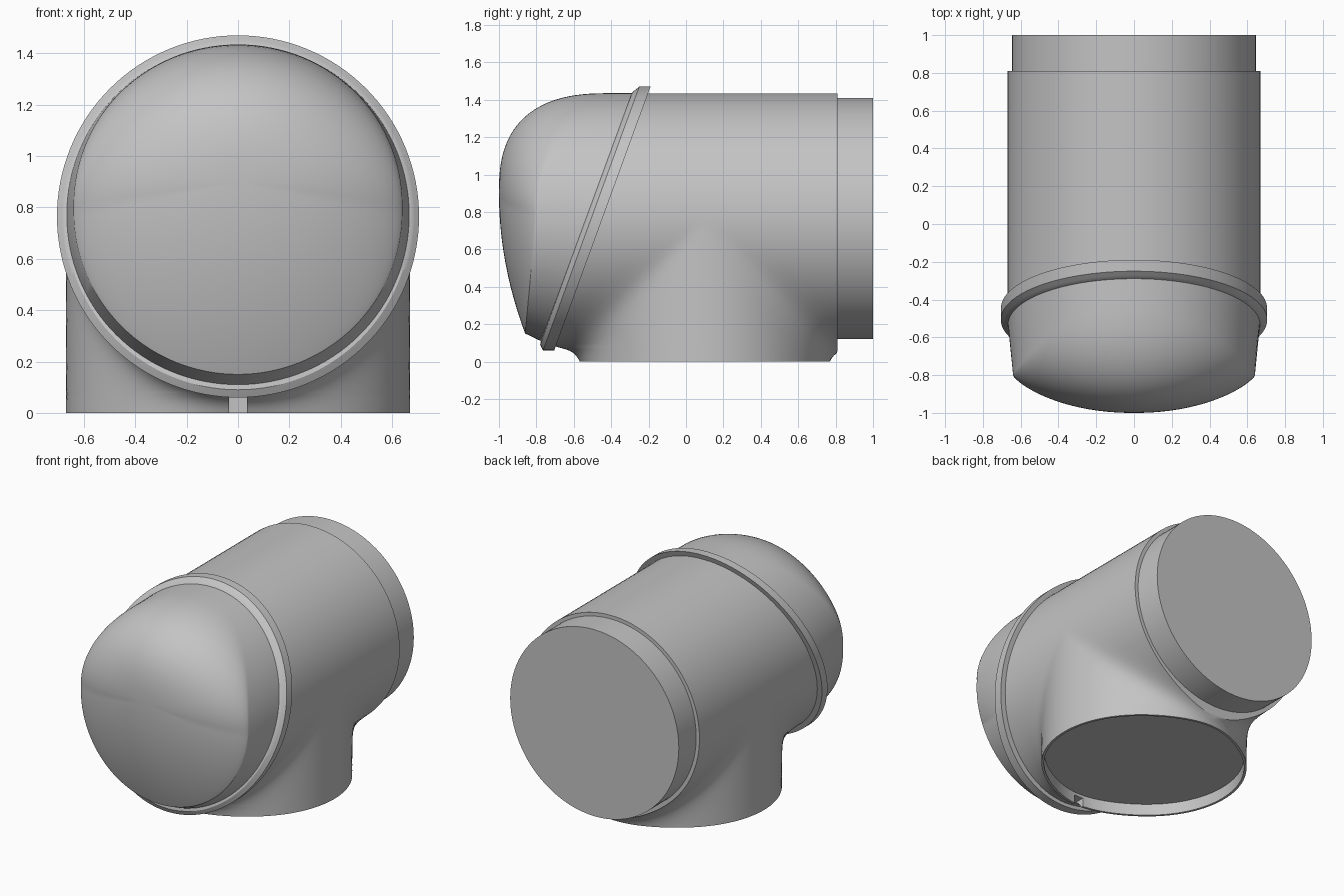
import bpy
import bmesh
from math import sin, cos, pi, sqrt, radians

if "Cube" in bpy.data.objects:
    bpy.data.objects.remove(bpy.data.objects["Cube"], do_unlink=True)

grey = bpy.data.materials.new("plain grey")
grey.use_nodes = True
COLOUR = (0.55, 0.55, 0.55, 1)
grey.diffuse_color = COLOUR
grey.node_tree.nodes["Principled BSDF"].inputs["Base Color"].default_value = COLOUR

R = 0.67          # main tube radius
AXIS_Z = 0.765    # tube axis height
NECK_Y = 0.1      # neck axis position
TUBE_END = 0.81
SLANT = 0.365     # lean of the collar plane
SEGS = 128


def loft(name, loops, closed=False):
    """Skin a list of equal-length loops, capping both ends unless closed."""
    bm = bmesh.new()
    rows = [[bm.verts.new(p) for p in loop] for loop in loops]
    pairs = list(zip(rows, rows[1:]))
    if closed:
        pairs.append((rows[-1], rows[0]))
    else:
        bm.faces.new(rows[0])
        bm.faces.new(rows[-1])
    n = len(rows[0])
    for a, b in pairs:
        for i in range(n):
            j = (i + 1) % n
            bm.faces.new((a[i], a[j], b[j], b[i]))
    bmesh.ops.remove_doubles(bm, verts=bm.verts[:], dist=1e-5)
    bmesh.ops.dissolve_degenerate(bm, edges=bm.edges[:], dist=1e-5)
    bmesh.ops.recalc_face_normals(bm, faces=bm.faces[:])
    mesh = bpy.data.meshes.new(name)
    bm.to_mesh(mesh)
    bm.free()
    mesh.materials.append(grey)
    ob = bpy.data.objects.new(name, mesh)
    bpy.context.collection.objects.link(ob)
    return ob


def smooth(ob, angle=30):
    bpy.ops.object.select_all(action='DESELECT')
    ob.select_set(True)
    bpy.context.view_layer.objects.active = ob
    bpy.ops.object.shade_smooth_by_angle(angle=radians(angle))


def circle(r, y, slant=0.0):
    """Circle about the tube axis, optionally sheared along y by height."""
    return [(r * cos(2 * pi * i / SEGS),
             y + slant * r * sin(2 * pi * i / SEGS),
             AXIS_Z + r * sin(2 * pi * i / SEGS)) for i in range(SEGS)]


# Tube blended into the upright neck, sliced by height
STRETCH = 1.055
BLEND = 8


def body_loop(z, steps=64):
    dz = max(abs(z - AXIS_Z), 1e-4)
    front, back = -0.475 + SLANT * (z - AXIS_Z), TUBE_END
    lower = z < AXIS_Z
    if lower and dz > R + 1e-4:
        reach = (R ** -BLEND - dz ** -BLEND) ** (-1 / BLEND) / STRETCH
        front, back = max(front, NECK_Y - reach), min(back, NECK_Y + reach)
    side = []
    for j in range(steps + 1):
        y = (front + back) / 2 - (back - front) / 2 * cos(pi * j / steps)
        d = dz
        if lower:
            dy = max(abs(y - NECK_Y) * STRETCH, 1e-4)
            d = (dy ** -BLEND + dz ** -BLEND) ** (-1 / BLEND)
        side.append((sqrt(max(R * R - d * d, 0)), y, z))
    return side + [(-x, y, h) for x, y, h in reversed(side)]


base = body_loop(0)


def inset(z):
    return [(x * 0.975, NECK_Y + (y - NECK_Y) * 0.975, z) for x, y, _ in base]


levels = [AXIS_Z * i / 48 for i in range(1, 49)]
levels += [AXIS_Z + R * sin(pi / 2 * i / 28) for i in range(1, 28)]
loops = [inset(0.08), inset(0), base] + [body_loop(z) for z in levels]
body = loft("tube_and_neck", loops)

# Small drain notch in the front of the neck rim
bpy.ops.mesh.primitive_cube_add(size=1, location=(0, -0.6, 0))
cutter = bpy.context.object
cutter.name = "notch_cutter"
cutter.scale = (0.07, 0.2, 0.12)
cutter.hide_render = True
cutter.data.materials.append(grey)
cut = body.modifiers.new("notch", 'BOOLEAN')
cut.operation = 'DIFFERENCE'
cut.solver = 'EXACT'
cut.object = cutter
bpy.context.view_layer.objects.active = body
bpy.ops.object.modifier_apply(modifier=cut.name)
bpy.data.objects.remove(cutter, do_unlink=True)
smooth(body)

# Rear spigot
smooth(loft("rear_spigot", [circle(0.645, 0.78), circle(0.645, 1.0)]))

# Slanted collar
profile = [(0.64, -0.54), (0.675, -0.533), (0.688, -0.522), (0.705, -0.507),
           (0.705, -0.447), (0.64, -0.447)]
smooth(loft("collar", [circle(r, y, SLANT) for r, y in profile], closed=True))

# Domed front: creased along the lower edge, blending smoothly at the top
APEX_Z = 0.9


def dome_loop(rho):
    loop = []
    for i in range(SEGS):
        a = 2 * pi * i / SEGS
        s = sin(a)
        up, down = max(s, 0), max(-s, 0)
        edge_x = 0.64 * cos(a) * (1 + 0.03 * up)
        edge_z = 0.785 + 0.65 * up - 0.635 * down
        edge_y = -0.8 + 0.4 * up * up - 0.06 * down
        power = 2 + 0.6 * up
        root = 0.75 - 0.365 * up + 0.25 * down
        depth = max(1 - rho ** power, 0) ** root
        loop.append((rho * edge_x, edge_y - (1 + edge_y) * depth,
                     APEX_Z + rho * (edge_z - APEX_Z)))
    return loop


domes = [dome_loop(sin(pi / 2 * i / 32)) for i in range(1, 33)]
smooth(loft("domed_front", domes + [circle(R, -0.5, SLANT)]))
